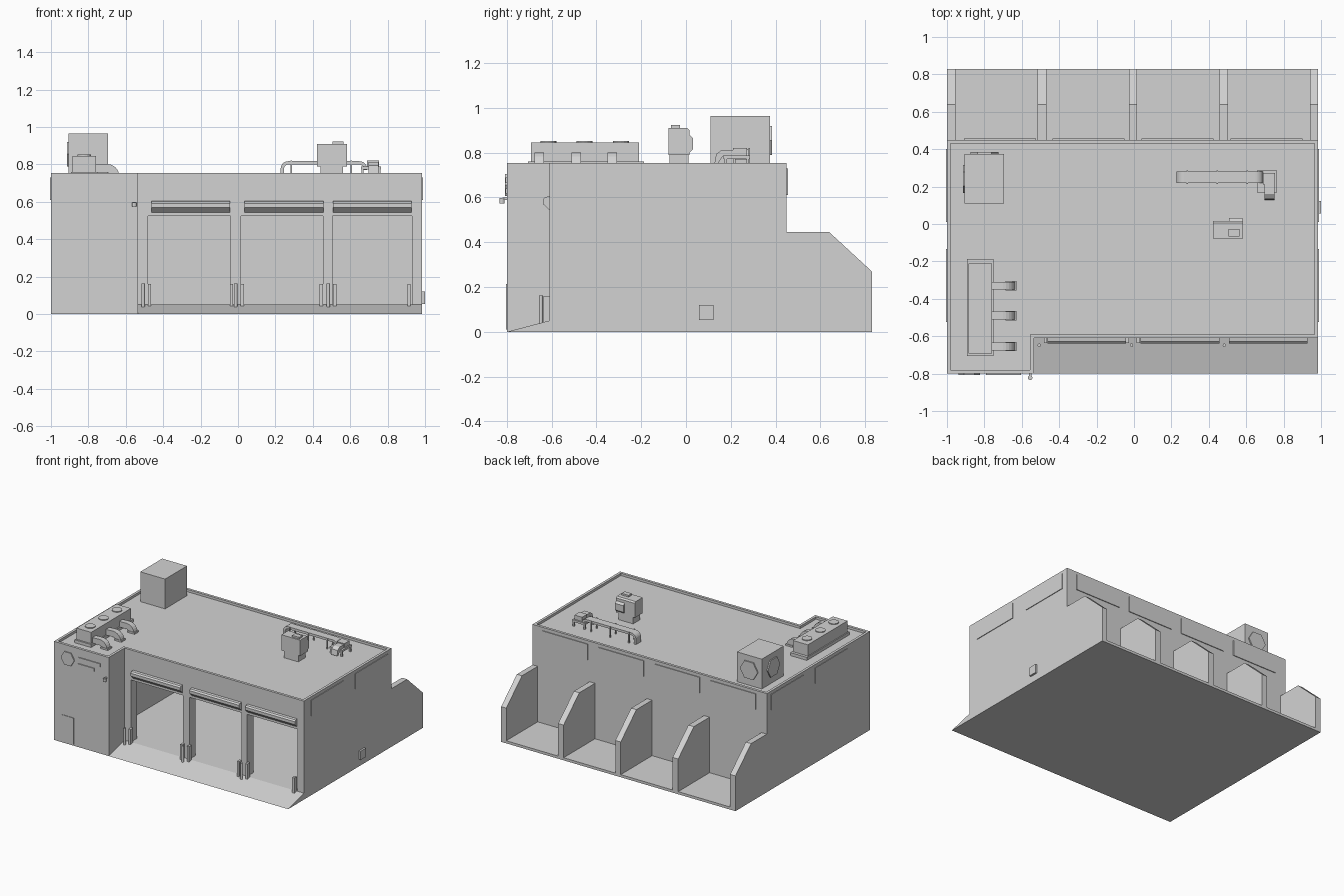
import bpy, bmesh, math
from mathutils import Vector

grey = bpy.data.materials.new("light_grey")
grey.diffuse_color = (0.65, 0.65, 0.65, 1)


def finish(name, bm):
    bmesh.ops.recalc_face_normals(bm, faces=bm.faces)
    me = bpy.data.meshes.new(name)
    bm.to_mesh(me)
    bm.free()
    me.materials.append(grey)
    ob = bpy.data.objects.new(name, me)
    bpy.context.collection.objects.link(ob)
    return ob


def prism(name, pts, axis, a, b):
    """Extrude a 2D profile along an axis from a to b."""
    def pos(p, t):
        return {'x': (t, p[0], p[1]), 'y': (p[0], t, p[1]), 'z': (p[0], p[1], t)}[axis]
    bm = bmesh.new()
    lo = [bm.verts.new(pos(p, a)) for p in pts]
    hi = [bm.verts.new(pos(p, b)) for p in pts]
    bm.faces.new(lo)
    bm.faces.new(hi)
    n = len(pts)
    for i in range(n):
        j = (i + 1) % n
        bm.faces.new((lo[i], lo[j], hi[j], hi[i]))
    return finish(name, bm)


def box(name, x0, x1, y0, y1, z0, z1):
    return prism(name, [(x0, y0), (x1, y0), (x1, y1), (x0, y1)], 'z', z0, z1)


def cylinder(name, x, y, z0, z1, r, n=12):
    pts = [(x + r * math.cos(2 * math.pi * i / n), y + r * math.sin(2 * math.pi * i / n)) for i in range(n)]
    return prism(name, pts, 'z', z0, z1)


def hexagon(u, v, r):
    return [(u + r * math.cos(math.pi * i / 3), v + r * math.sin(math.pi * i / 3)) for i in range(6)]


def arc(cx, cz, r, a0, a1, n=6):
    return [(cx + r * math.cos(math.radians(a0 + (a1 - a0) * i / n)),
             cz + r * math.sin(math.radians(a0 + (a1 - a0) * i / n))) for i in range(n + 1)]


def cut(ob, cutter):
    cutter.hide_render = True
    m = ob.modifiers.new("cut", 'BOOLEAN')
    m.operation = 'DIFFERENCE'
    m.solver = 'EXACT'
    m.object = cutter
    bpy.context.view_layer.objects.active = ob
    bpy.ops.object.modifier_apply(modifier=m.name)
    bpy.data.objects.remove(cutter)


L, R, F, B, TOP = -1.0, 0.985, -0.61, 0.45, 0.755
TF, TX = -0.8, -0.535          # tower front and tower right side

# Building shell: L-shaped block, hollow hall, three bay openings, sunken roof
shell = prism("building_shell", [(L, TF), (TX, TF), (TX, F), (R, F), (R, B), (L, B)], 'z', 0, TOP)
cut(shell, box("hall_cutter", -0.70, 0.945, -0.535, 0.41, 0.05, 0.69))
for x0, x1 in ((-0.48, -0.04), (0.015, 0.455), (0.505, 0.93)):
    cut(shell, box("bay_cutter", x0, x1, -0.7, -0.5, 0.05, 0.525))
t = 0.02
cut(shell, prism("roof_cutter", [(L + t, TF + t), (TX - t, TF + t), (TX - t, F + t), (R - t, F + t),
                                 (R - t, B - t), (L + t, B - t)], 'z', 0.737, 0.8))

# Front ramp
prism("front_ramp", [(TF, 0), (F, 0.05), (F, 0)], 'x', TX, R)

# Shutter housings above the bays
for x0 in (-0.463, 0.036, 0.508):
    prism("shutter_housing", [(F, 0.605), (-0.628, 0.602), (-0.638, 0.592), (-0.638, 0.57), (F, 0.543)],
          'x', x0, x0 + 0.42)

# Jamb guards and round bollards
for x in (-0.473, -0.035, 0.022, 0.446, 0.518, 0.914):
    box("jamb_guard", x - 0.009, x + 0.009, -0.637, F + 0.004, 0.04, 0.16)
for x in (-0.507, -0.013, 0.483):
    cylinder("bollard", x, -0.648, 0.035, 0.163, 0.009)

# Rear storage bays
box("rear_floor", L, R, B, 0.83, 0, 0.02)
for x0, x1 in ((L, -0.955), (-0.515, -0.468), (-0.028, 0.017), (0.456, 0.502), (0.942, R)):
    prism("rear_divider", [(B, 0), (0.83, 0), (0.83, 0.27), (0.64, 0.445), (B, 0.445)], 'x', x0, x1)

# High window plates on the sides and back
for y0, y1 in ((-0.525, -0.135), (0.01, 0.40)):
    box("side_window", R, R + 0.005, y0, y1, 0.61, 0.73)
    box("side_window", L - 0.004, L, y0, y1, 0.61, 0.73)
for x0 in (-0.91, -0.435, 0.04, 0.515):
    box("back_window", x0, x0 + 0.385, B, B + 0.006, 0.61, 0.73)

# Tower door, blank sign plates, wall lamp
box("door", -0.93, -0.83, TF - 0.004, TF, 0.01, 0.213)
box("sign_bar", -0.79, -0.605, TF - 0.007, TF, 0.665, 0.69)
box("sign_bar", -0.79, -0.655, TF - 0.007, TF, 0.617, 0.641)
prism("blank_sign", hexagon(-0.88, 0.655, 0.057), 'y', TF - 0.008, TF)
box("lamp_arm", -0.562, -0.548, -0.82, TF, 0.588, 0.6)
cylinder("lamp_head", -0.555, -0.822, 0.574, 0.597, 0.012)

# Wall box on the right side
box("wall_box", R, 1.0, 0.057, 0.122, 0.053, 0.12)

# Rooftop sign cube
ROOF = 0.73
box("roof_cube", -0.905, -0.695, 0.11, 0.375, ROOF, 0.965)
prism("blank_cube_sign", hexagon(-0.80, 0.855, 0.075), 'y', 0.375, 0.384)
prism("blank_cube_sign", hexagon(0.24, 0.855, 0.075), 'x', -0.914, -0.905)

# Ventilation unit with fan discs and curved ducts
box("vent_base", -0.893, -0.752, -0.705, -0.188, ROOF, 0.76)
box("vent_unit", -0.885, -0.76, -0.692, -0.21, ROOF, 0.846)
for y in (-0.615, -0.453, -0.29):
    cylinder("fan_disc", -0.822, y, 0.846, 0.852, 0.036, 16)
for y in (-0.655, -0.49, -0.33):
    prism("curved_duct", [(-0.765, 0.80)] + arc(-0.70, 0.737, 0.065, 90, 0) + arc(-0.70, 0.737, 0.02, 0, 90)
          + [(-0.765, 0.757)], 'y', y - 0.021, y + 0.021)
    box("duct_collar", -0.688, -0.628, y - 0.025, y + 0.025, ROOF, 0.75)

# Air handler
box("air_handler_neck", 0.44, 0.562, -0.073, 0.012, ROOF, 0.795)
prism("air_handler", [(-0.078, 0.79), (0.016, 0.79), (0.016, 0.9), (0.005, 0.91), (-0.078, 0.91)],
      'x', 0.422, 0.582)
prism("air_handler_hood", [(0.015, 0.80), (0.032, 0.815), (0.032, 0.865), (0.015, 0.88)], 'x', 0.508, 0.58)
box("air_handler_cap", 0.505, 0.565, -0.066, -0.027, 0.905, 0.923)

# Flat roof duct on thin legs
prism("roof_duct", [(0.228, ROOF)] + arc(0.268, 0.777, 0.04, 180, 90) + arc(0.65, 0.777, 0.04, 90, 0)
      + [(0.69, 0.77), (0.672, 0.77)] + arc(0.65, 0.777, 0.022, 0, 90) + arc(0.268, 0.777, 0.022, 90, 180)
      + [(0.246, ROOF)], 'y', 0.22, 0.28)
for x in (0.285, 0.445, 0.605):
    for y in (0.217, 0.283):
        box("duct_leg", x - 0.004, x + 0.004, y - 0.004, y + 0.004, ROOF, 0.82)

# Fan unit at the duct end
box("fan_base", 0.658, 0.765, 0.168, 0.285, 0.772, 0.788)
for x in (0.666, 0.757):
    for y in (0.177, 0.276):
        box("fan_leg", x - 0.006, x + 0.006, y - 0.006, y + 0.006, ROOF, 0.775)
box("fan_box", 0.69, 0.755, 0.21, 0.272, 0.785, 0.82)
prism("fan_outlet", [(0.212, 0.812), (0.16, 0.812), (0.135, 0.795), (0.128, 0.755), (0.145, 0.755),
                     (0.165, 0.785), (0.212, 0.788)], 'x', 0.698, 0.75)
